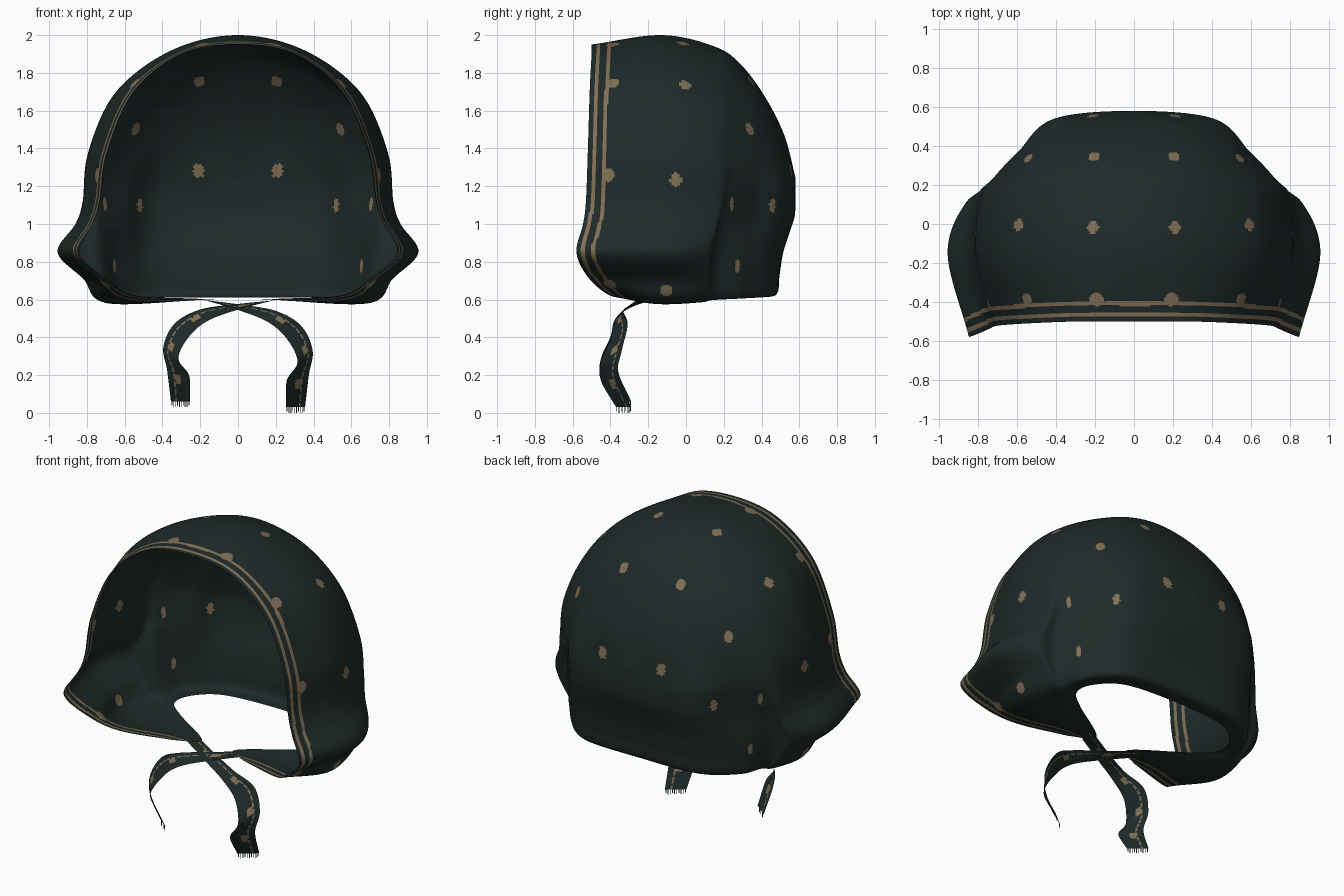
import bpy, math
from mathutils import Vector
from mathutils.kdtree import KDTree

if "Cube" in bpy.data.objects:
    bpy.data.objects.remove(bpy.data.objects["Cube"])


def material(name, rgb):
    m = bpy.data.materials.new(name)
    m.diffuse_color = (*rgb, 1)
    m.use_nodes = True
    m.node_tree.nodes["Principled BSDF"].inputs["Base Color"].default_value = m.diffuse_color
    return m


CLOTH = material("dark_green_cloth", (0.0130, 0.0225, 0.0220))
TAN = material("tan_print", (0.22, 0.16, 0.092))


def spline(pts, t):
    """Catmull-Rom through pts[1:-1]; t runs from 0 to len(pts) - 3."""
    i = min(int(t), len(pts) - 4)
    f = t - i
    a, b, c, d = pts[i:i + 4]
    return 0.5 * (2 * b + (c - a) * f + (2 * a - 5 * b + 4 * c - d) * f * f
                  + (3 * b - a - 3 * c + d) * f ** 3)


def padded(pts):
    return [2 * pts[0] - pts[1]] + pts + [2 * pts[-1] - pts[-2]]


def flip(p):
    return Vector((-p.x, p.y, p.z))


def make_object(name, verts, faces, indices=None):
    me = bpy.data.meshes.new(name)
    me.from_pydata(verts, [], faces)
    me.materials.append(CLOTH)
    me.materials.append(TAN)
    if indices:
        me.polygons.foreach_set("material_index", indices)
    me.polygons.foreach_set("use_smooth", [True] * len(me.polygons))
    me.update()
    ob = bpy.data.objects.new(name, me)
    bpy.context.collection.objects.link(ob)
    return ob


# Hood arches from the front rim to the centre back; each runs crown to lower edge
X = [[0, .30, .55, .69, .73, .77, .845, .71, .56, .25],
     [0, .35, .645, .79, .82, .86, .955, .815, .68, .12],
     [0, .33, .61, .76, .79, .81, .86, .79, .68, .42],
     [0, .30, .54, .69, .725, .73, .735, .71, .65, .54],
     [0, .26, .46, .58, .60, .61, .62, .62, .60, .52],
     [0, .16, .30, .40, .42, .42, .42, .41, .40, .36],
     [0, 0, 0, 0, 0, 0, 0, 0, 0, 0]]
Y = [[-.50, -.50, -.51, -.52, -.53, -.545, -.58, -.52, -.41, -.30],
     [-.13, -.14, -.15, -.15, -.15, -.15, -.15, -.15, -.15, -.20],
     [.15, .15, .14, .14, .15, .14, .11, .10, .08, .01],
     [.29, .29, .29, .26, .22, .19, .16, .15, .15, .12],
     [.42, .42, .41, .38, .35, .33, .32, .31, .30, .25],
     [.52, .53, .53, .54, .53, .515, .485, .47, .455, .37],
     [.58, .58, .58, .58, .575, .55, .515, .495, .48, .40]]
Z = [[1.95, 1.90, 1.70, 1.38, 1.12, 1.0, .85, .72, .625, .605],
     [2.0, 1.92, 1.70, 1.38, 1.12, 1.0, .85, .71, .582, .602],
     [1.94, 1.86, 1.66, 1.37, 1.12, 1.0, .85, .71, .59, .605],
     [1.845, 1.78, 1.58, 1.31, 1.10, 1.0, .85, .72, .605, .608],
     [1.67, 1.63, 1.48, 1.26, 1.08, .98, .85, .73, .615, .61],
     [1.47, 1.43, 1.34, 1.19, 1.06, .97, .85, .73, .625, .612],
     [1.24, 1.22, 1.18, 1.12, 1.04, .96, .85, .73, .63, .612]]
arches = []
for xs, ys, zs in zip(X, Y, Z):
    half = [Vector(p) for p in zip(xs, ys, zs)]
    arches.append(padded([flip(p) for p in half[:0:-1]] + half))

# Fine hood grid, with even cells along each arch and closer rows by the rim
CELLS = [38, 38, 38, 30, 18, 16, 18, 18, 36]
half_us = [s + i / n for s, n in enumerate(CELLS) for i in range(n)] + [9]
us = [9 - u for u in half_us[:0:-1]] + [9 + u for u in half_us]
NU = len(us) - 1
vs = [i / 58 for i in range(58)] + [1 + i * 5 / 115 for i in range(116)]
grid = []
for u in us:
    line = [spline(a, u) for a in arches]
    line = [2 * line[0] - line[1]] + line + [flip(line[-2])]
    grid.append([spline(line, v) for v in vs])

NV = len(vs)
verts = [p for row in grid for p in row]
faces, centers, rim_distance = [], [], []
for j in range(NU):
    d = 0
    for i in range(NV - 1):
        a, b = j * NV + i, (j + 1) * NV + i
        # both halves share the centre back line
        q = [a, b, b + 1, a + 1]
        if i == NV - 2:
            q[2] = min(j + 1, NU - j - 1) * NV + NV - 1
            q[3] = min(j, NU - j) * NV + NV - 1
        faces.append(q)
        step = (verts[a + 1] - verts[a]).length
        centers.append((verts[a] + verts[b] + verts[a + 1] + verts[b + 1]) / 4)
        rim_distance.append(d + step / 2)
        d += step

# Two printed stripes along the rim
index = [1 if .024 < d < .045 or .082 < d < .103 else 0 for d in rim_distance]

# Scattered printed dots on both halves: x, y, z, width
tree = KDTree(len(centers))
for k, c in enumerate(centers):
    tree.insert(c, k)
tree.balance()
DOTS = [(.21, -.02, 1.97, 1), (.61, 0, 1.75, 1), (.21, .36, 1.77, 1),
        (.56, .35, 1.51, .9), (.81, -.05, 1.235, 1), (.205, .57, 1.28, 1),
        (.51, .45, 1.1, .75), (.71, .25, 1.1, .45), (.64, .26, .78, .5),
        (.77, -.10, .65, 1.1), (.20, -.39, 1.97, 1.2), (.56, -.39, 1.75, 1.1),
        (.76, -.41, 1.26, 1), (.72, -.41, .66, 1.1)]
for x, y, z, w in DOTS:
    for s in (-1, 1):
        mid = tree.find(Vector((s * x, y, z)))[0]
        for co, k, dist in tree.find_range(mid, .05):
            e = co - mid
            if math.hypot(e.x / w, e.y / w, e.z * .8) < .030:
                index[k] = 1
used = sorted({k for f in faces for k in f})
remap = {old: new for new, old in enumerate(used)}
make_object("bonnet_hood", [verts[k] for k in used],
            [[remap[k] for k in f] for f in faces], index)

# Tie ribbons, crossing under the chin
OUTER = [(-.20, -.15, .600), (0, -.25, .575), (.2, -.33, .54), (.335, -.31, .46),
         (.395, -.34, .33), (.375, -.36, .2), (.355, -.29, .03)]
INNER = [(-.18, -.26, .598), (0, -.33, .545), (.16, -.38, .48), (.26, -.40, .39),
         (.315, -.45, .27), (.258, -.45, .17), (.255, -.37, .03)]


def ribbon(name, side, lift):
    def place(p, t):
        return Vector((side * p.x, p.y, p.z + lift * t - .004 * (side < 0) * (1 - t)))
    a, b = [padded([Vector(p) for p in e]) for e in (OUTER, INNER)]
    n, w = 90, 12
    pts, quads, mats = [], [], []
    for i in range(n + 1):
        t = i / n
        p, q = spline(a, 6 * t), spline(b, 6 * t)
        pts += [place(p.lerp(q, k / w), t) for k in range(w + 1)]
    for i in range(n):
        for k in range(w):
            m = i * (w + 1) + k
            quads.append((m, m + 1, m + w + 2, m + w + 1))
            dot = math.hypot((i % 22) - 12, (k - 5) * 1.3) < 2.4
            mats.append(int((k == 3 and i % 4 < 3) or dot))
    make_object(name, pts, quads, mats)
    # frayed threads at the loose end
    end = pts[-(w + 1):]
    fv, ff = [], []
    across = (end[-1] - end[0]) / 10
    for k in range(10):
        base = end[0] + across * (k + .3)
        length = .03 if k % 3 else .022
        m = len(fv)
        down = Vector((0, 0, -length))
        fv += [base, base + across * .4, base + across * .4 + down, base + down]
        ff.append((m, m + 1, m + 2, m + 3))
    make_object(name + "_fringe", fv, ff)


ribbon("right_tie", 1, 0)
ribbon("left_tie", -1, .03)
